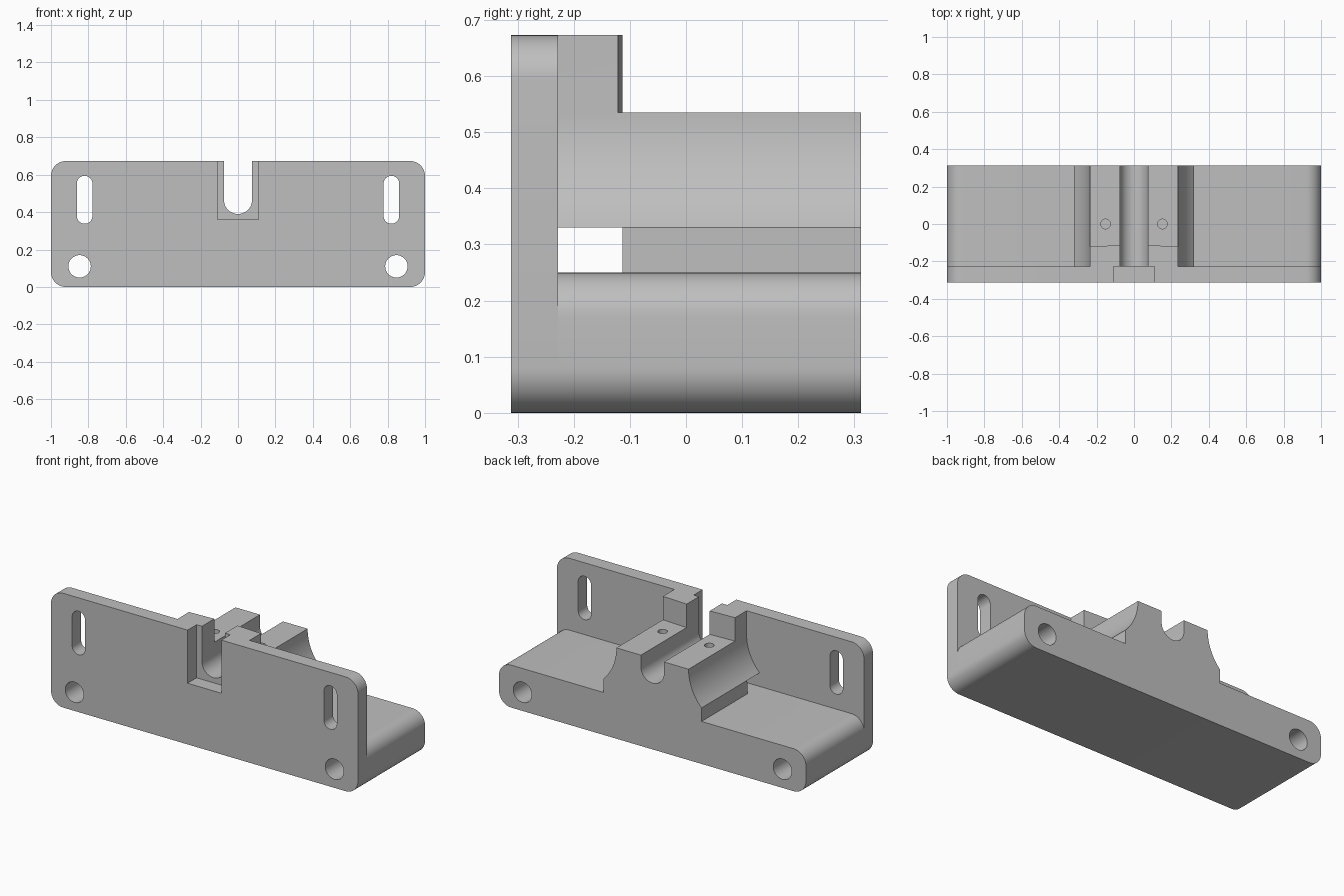
import bpy, bmesh
from math import sin, cos, pi, asin
from mathutils import Vector

cube = bpy.data.objects.get("Cube")
if cube:
    bpy.data.objects.remove(cube, do_unlink=True)

grey = bpy.data.materials.new("light grey")
grey.use_nodes = True
grey.diffuse_color = (0.52, 0.52, 0.52, 1)
grey.node_tree.nodes["Principled BSDF"].inputs["Base Color"].default_value = grey.diffuse_color

FRONT, BACK = -0.312, 0.312
PLATE_BACK, SLOT_BACK = -0.228, -0.113
PLATE_TOP, BASE_TOP, SADDLE_TOP = 0.673, 0.25, 0.535


def arc(cx, cz, r, start, end, steps=12):
    return [(cx + r * cos(start + (end - start) * i / steps),
             cz + r * sin(start + (end - start) * i / steps)) for i in range(steps + 1)]


def rounded(x0, x1, z0, z1, r, steps=12):
    pts = []
    corners = [(x1 - r, z1 - r), (x0 + r, z1 - r), (x0 + r, z0 + r), (x1 - r, z0 + r)]
    for k, (cx, cz) in enumerate(corners):
        pts += arc(cx, cz, r, k * pi / 2, (k + 1) * pi / 2, steps)
    return pts


def prism(name, profile, lo, hi, axis="y"):
    """Extrude a profile along y (points are x, z) or along z (points are x, y)."""
    place = (lambda a, b: (a, lo, b)) if axis == "y" else (lambda a, b: (a, b, lo))
    step = Vector((0, hi - lo, 0) if axis == "y" else (0, 0, hi - lo))
    bm = bmesh.new()
    face = bm.faces.new([bm.verts.new(place(a, b)) for a, b in profile])
    bmesh.ops.remove_doubles(bm, verts=bm.verts[:], dist=1e-5)
    out = bmesh.ops.extrude_face_region(bm, geom=bm.faces[:], use_keep_orig=True)
    bmesh.ops.translate(bm, vec=step,
                        verts=[v for v in out["geom"] if isinstance(v, bmesh.types.BMVert)])
    bmesh.ops.recalc_face_normals(bm, faces=bm.faces[:])
    mesh = bpy.data.meshes.new(name)
    bm.to_mesh(mesh)
    bm.free()
    mesh.materials.append(grey)
    obj = bpy.data.objects.new(name, mesh)
    bpy.context.collection.objects.link(obj)
    return obj


def rect(x0, x1, z0, z1):
    return [(x0, z0), (x1, z0), (x1, z1), (x0, z1)]


def combine(target, tool, operation):
    mod = target.modifiers.new(tool.name, "BOOLEAN")
    mod.operation, mod.solver, mod.object = operation, "EXACT", tool
    bpy.context.view_layer.objects.active = target
    bpy.ops.object.modifier_apply(modifier=mod.name)
    bpy.data.objects.remove(tool, do_unlink=True)


# Upright plate and flat base share the same rounded corners
bracket = prism("mounting_bracket", rounded(-1, 1, 0, PLATE_TOP, 0.08), FRONT, PLATE_BACK)
base = prism("base", rounded(-1, 1, 0, BASE_TOP, 0.08), PLATE_BACK, BACK)
combine(bracket, base, "UNION")

# Saddle block with hollow-curved flanks
R = 0.29
side = [(0.32, BASE_TOP)] + arc(0.235 + R, SADDLE_TOP, R, pi + asin(0.205 / R), pi, 16)
saddle = prism("saddle", side + [(-x, z) for x, z in reversed(side)], PLATE_BACK, BACK)
gap = prism("cross_gap", rect(-0.5, 0.5, 0.2, 0.33), PLATE_BACK - 0.05, SLOT_BACK)
combine(saddle, gap, "DIFFERENCE")

# Raised shoulder behind the plate, its back face tapering slightly
half = [(0.235, PLATE_BACK), (0.235, SLOT_BACK - 0.008), (0.075, SLOT_BACK)]
shoulder = prism("shoulder", half + [(-x, y) for x, y in reversed(half)],
                 SADDLE_TOP, PLATE_TOP, "z")
combine(saddle, shoulder, "UNION")
combine(bracket, saddle, "UNION")

# Front recess and the U-shaped channel
combine(bracket, prism("front_recess", rect(-0.11, 0.11, 0.36, 0.8),
                       FRONT - 0.1, PLATE_BACK), "DIFFERENCE")
channel = [(0.075, 0.8), (-0.075, 0.8)] + arc(0, 0.465, 0.075, pi, 2 * pi, 24)
combine(bracket, prism("channel", channel, PLATE_BACK - 0.04, BACK + 0.1), "DIFFERENCE")

# Mirrored holes: long base bores, plate slots and screw holes
for s in (-1, 1):
    bore = arc(s * 0.847, 0.11, 0.06, 0, 2 * pi, 40)[:-1]
    combine(bracket, prism("bore", bore, FRONT - 0.1, BACK + 0.1), "DIFFERENCE")
    slot = rounded(s * 0.82 - 0.042, s * 0.82 + 0.042, 0.338, 0.594, 0.042)
    combine(bracket, prism("slot", slot, FRONT - 0.1, PLATE_BACK + 0.1), "DIFFERENCE")
    screw = arc(s * 0.152, 0, 0.026, 0, 2 * pi, 24)[:-1]
    combine(bracket, prism("screw_hole", screw, 0.3, 0.8, "z"), "DIFFERENCE")

bpy.ops.object.select_all(action="DESELECT")
bracket.select_set(True)
bpy.context.view_layer.objects.active = bracket
bpy.ops.object.shade_smooth_by_angle(angle=pi / 6)
